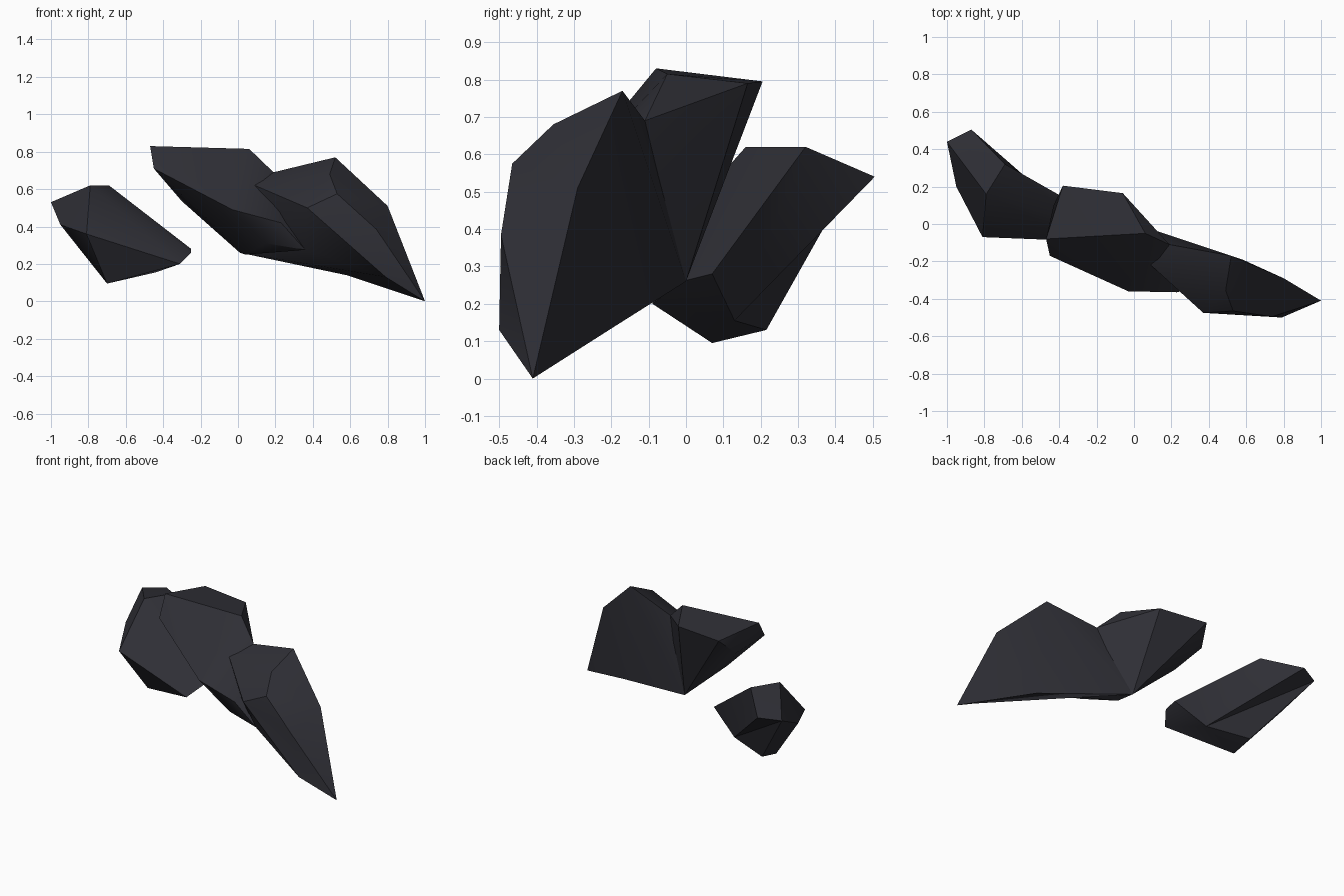
import bpy, bmesh, math

if "Cube" in bpy.data.objects:
    bpy.data.objects.remove(bpy.data.objects["Cube"])

stone = bpy.data.materials.new("dark slate")
stone.diffuse_color = (0.028, 0.028, 0.036, 1)
stone.use_nodes = True
stone.node_tree.nodes["Principled BSDF"].inputs["Base Color"].default_value = stone.diffuse_color


def shard(name, points, flips=(), dents=()):
    """Faceted stone: convex hull of its corners, then hollowed slightly by
    flipping quad diagonals (flips) or moving corners inward (dents)."""
    bm = bmesh.new()
    vs = [bm.verts.new(p) for p in points]
    bmesh.ops.convex_hull(bm, input=vs)
    bmesh.ops.triangulate(bm, faces=bm.faces[:])
    for a, b in flips:
        edge = bm.edges.get((vs[a], vs[b]))
        if edge:
            bmesh.utils.edge_rotate(edge, True)
    for i, target in dents:
        vs[i].co = target
    loose = [v for v in bm.verts if not v.link_faces]
    bmesh.ops.delete(bm, geom=loose, context='VERTS')
    bmesh.ops.recalc_face_normals(bm, faces=bm.faces[:])
    me = bpy.data.meshes.new(name)
    bm.to_mesh(me)
    bm.free()
    me.materials.append(stone)
    ob = bpy.data.objects.new(name, me)
    bpy.context.collection.objects.link(ob)
    bpy.context.view_layer.objects.active = ob
    ob.select_set(True)
    bpy.ops.object.shade_smooth_by_angle(angle=math.radians(33))
    ob.select_set(False)


# small separate stone on the left, with a hollowed back
shard("small_stone", [
    (-1, .44, .53), (-.87, .505, .54), (-.79, .16, .62), (-.69, .32, .62),
    (-.95, .20, .41), (-.81, -.07, .36), (-.31, -.09, .20), (-.70, .07, .095),
    (-.25, -.01, .26), (-.25, .07, .28), (-.44, .13, .155), (-.70, .215, .13)],
    flips=[(1, 11), (1, 9)])

# middle stone, leaning back
shard("middle_stone", [
    (-.47, -.08, .83), (.06, -.05, .815), (-.38, .205, .795), (-.06, .165, .79),
    (-.45, -.17, .71), (-.03, -.36, .49), (.23, -.365, .42), (.01, 0, .26),
    (.04, -.10, .25), (.15, -.30, .31), (.36, -.33, .275), (.19, -.11, .69),
    (-.30, .01, .535), (-.43, .10, .69)])

# right stone, tapering to a low tip, underside slightly hollow
shard("right_stone", [
    (.52, -.17, .77), (.80, -.29, .51), (1, -.41, 0), (.79, -.50, .13),
    (.58, -.19, .06), (.19, -.11, .69), (.09, -.22, .62), (.37, -.475, .50),
    (.74, -.495, .385), (.49, -.355, .68), (.53, -.465, .575),
    (.36, -.33, .275), (.01, 0, .26)],
    dents=[(4, (.58, -.19, .14))])
